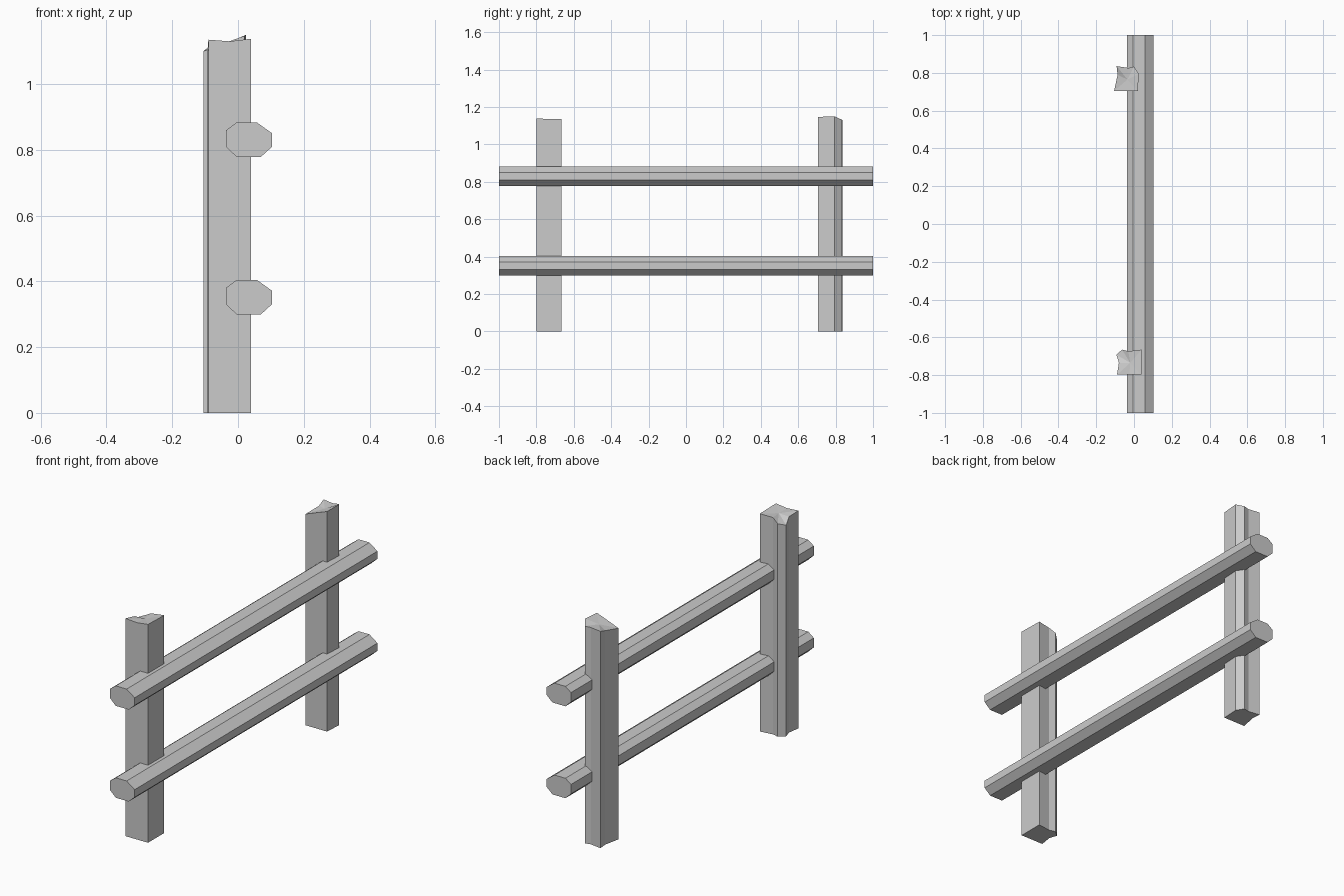
import bpy, bmesh

if "Cube" in bpy.data.objects:
    bpy.data.objects.remove(bpy.data.objects["Cube"])


def finish(bm, name):
    bmesh.ops.recalc_face_normals(bm, faces=bm.faces)
    me = bpy.data.meshes.new(name)
    bm.to_mesh(me)
    bm.free()
    ob = bpy.data.objects.new(name, me)
    bpy.context.collection.objects.link(ob)


# Octagonal rails running along y
RAIL = [(-0.037, 0.031), (-0.037, 0.080), (-0.005, 0.104), (0.058, 0.104),
        (0.104, 0.071), (0.104, 0.031), (0.07, 0.0), (-0.005, 0.0)]


def rail(name, z0):
    bm = bmesh.new()
    a = [bm.verts.new((x, -1, z + z0)) for x, z in RAIL]
    b = [bm.verts.new((x, 1, z + z0)) for x, z in RAIL]
    bm.faces.new(a)
    bm.faces.new(b)
    n = len(RAIL)
    for i in range(n):
        j = (i + 1) % n
        bm.faces.new((a[i], a[j], b[j], b[i]))
    finish(bm, name)


# Rough split posts: outline points carry their own top height
def post(name, outline, centre):
    bm = bmesh.new()
    low = [bm.verts.new((x, y, 0)) for x, y, z in outline]
    top = [bm.verts.new(p) for p in outline]
    mid = bm.verts.new(centre)
    bm.faces.new(low)
    n = len(outline)
    for i in range(n):
        j = (i + 1) % n
        bm.faces.new((low[i], low[j], top[j], top[i]))
        bm.faces.new((top[i], top[j], mid))
    finish(bm, name)


rail("lower_rail", 0.300)
rail("upper_rail", 0.779)

post("front_post",
     [(-0.09, -0.798, 1.135), (-0.025, -0.798, 1.13), (0.04, -0.798, 1.138),
      (0.04, -0.665, 1.135), (-0.03, -0.674, 1.13), (-0.063, -0.665, 1.11),
      (-0.093, -0.692, 1.10), (-0.08, -0.735, 1.125)],
     (-0.02, -0.735, 1.127))
post("back_post",
     [(-0.105, 0.705, 1.10), (-0.04, 0.705, 1.125), (0.02, 0.705, 1.147),
      (0.025, 0.795, 1.15), (0.0, 0.833, 1.132), (-0.03, 0.826, 1.13),
      (-0.092, 0.836, 1.13), (-0.087, 0.79, 1.115)],
     (-0.035, 0.765, 1.125))
